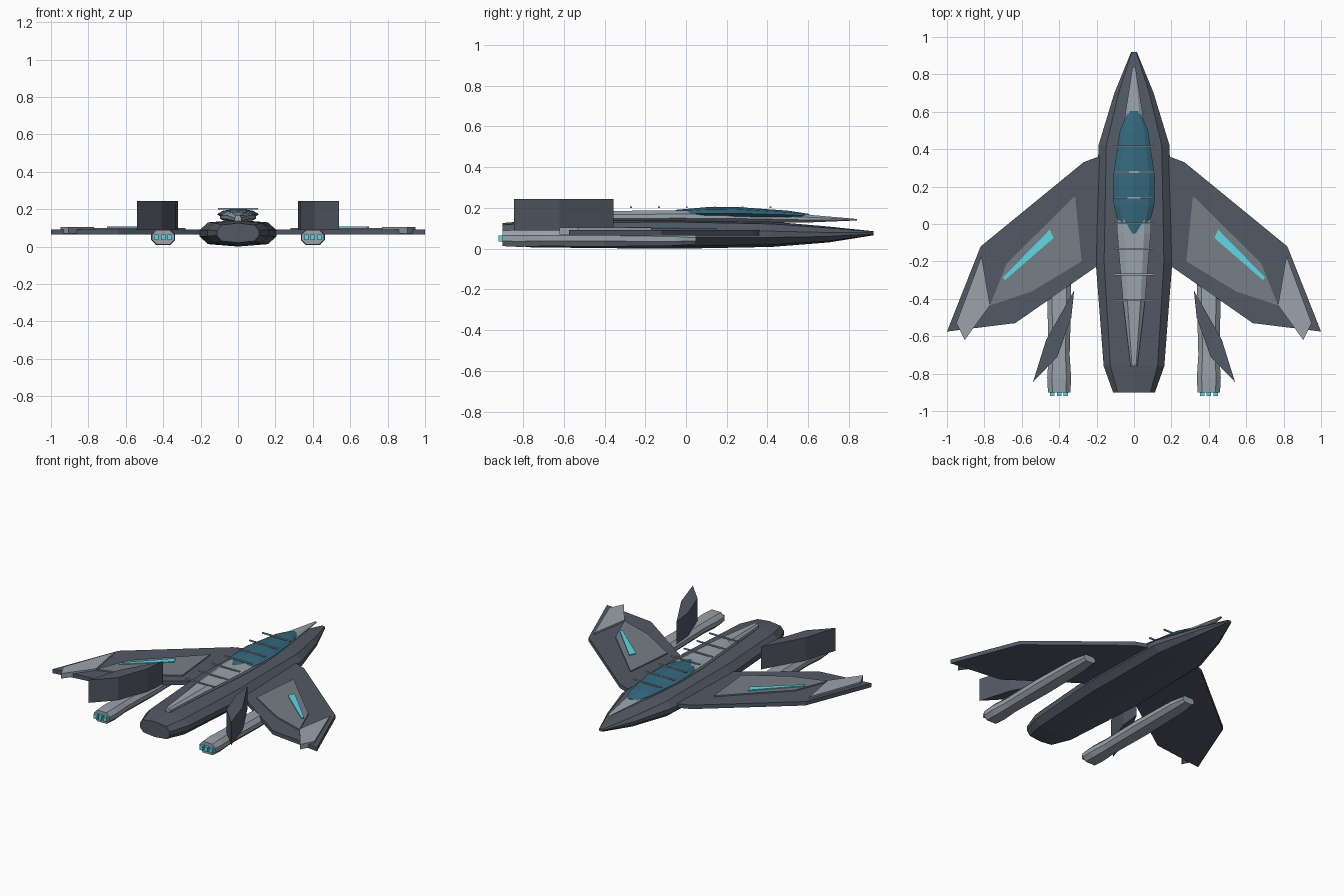
import bpy, bmesh
from mathutils import Vector

if "Cube" in bpy.data.objects:
    bpy.data.objects.remove(bpy.data.objects["Cube"])

def material(name, rgb):
    m = bpy.data.materials.new(name)
    m.diffuse_color = (*rgb, 1)
    m.use_nodes = True
    m.node_tree.nodes["Principled BSDF"].inputs["Base Color"].default_value = m.diffuse_color
    return m

HULL = material("hull_slate", (0.085, 0.1, 0.13))
PANEL = material("panel_grey", (0.18, 0.21, 0.24))
LIGHT = material("light_grey", (0.32, 0.37, 0.41))
GLASS = material("canopy_teal", (0.035, 0.14, 0.21))
GLOW = material("glow_cyan", (0.11, 0.7, 0.8))

def finish(name, bm, mat):
    bmesh.ops.recalc_face_normals(bm, faces=bm.faces)
    me = bpy.data.meshes.new(name)
    bm.to_mesh(me)
    bm.free()
    me.materials.append(mat)
    ob = bpy.data.objects.new(name, me)
    bpy.context.collection.objects.link(ob)
    return ob

def loft(name, profile, stations, mat, cx=0):
    """Unit profile (x, z) swept through stations (y, half width, z low, z high)."""
    bm = bmesh.new()
    rings = []
    for y, w, lo, hi in stations:
        mid, h = (lo + hi) / 2, (hi - lo) / 2
        rings.append([bm.verts.new((cx + px * w, y, mid + pz * h)) for px, pz in profile])
    n = len(profile)
    for a, b in zip(rings, rings[1:]):
        for i in range(n):
            j = (i + 1) % n
            bm.faces.new((a[i], a[j], b[j], b[i]))
    bm.faces.new(rings[0])
    bm.faces.new(rings[-1])
    return finish(name, bm, mat)

def plate(name, outline, z0, z1, mat, side=1):
    """Plan outline extruded upward from z0 to z1."""
    bm = bmesh.new()
    face = bm.faces.new([bm.verts.new((side * x, y, z0)) for x, y in outline])
    out = bmesh.ops.extrude_face_region(bm, geom=[face])
    top = [v for v in out["geom"] if isinstance(v, bmesh.types.BMVert)]
    bmesh.ops.translate(bm, verts=top, vec=Vector((0, 0, z1 - z0)))
    return finish(name, bm, mat)

def box(name, x, y, z, sx, sy, sz, mat):
    hx, hy = sx / 2, sy / 2
    return plate(name, [(x - hx, y - hy), (x + hx, y - hy), (x + hx, y + hy), (x - hx, y + hy)],
                 z - sz / 2, z + sz / 2, mat)

HEX_HULL = [(1, -.25), (1, .25), (.78, .82), (0, 1), (-.78, .82), (-1, .25),
            (-1, -.25), (-.78, -.82), (0, -1), (.78, -.82)]
OCT = [(1, -.35), (1, .35), (.6, 1), (-.6, 1), (-1, .35), (-1, -.35), (-.6, -1), (.6, -1)]
DIAMOND = [(1, 0), (.72, .6), (0, 1), (-.72, .6), (-1, 0), (-.6, -1), (.6, -1)]

# Fuselage
loft("fuselage", HEX_HULL, [
    (.92, .015, .065, .085), (.70, .105, .03, .108), (.42, .19, .008, .132),
    (0, .2, 0, .142), (-.2, .205, 0, .142), (-.76, .162, .006, .138),
    (-.9, .112, .02, .125)], HULL)

# Dorsal spine, canopy and the bars across them
loft("dorsal_spine", OCT, [
    (.84, .008, .138, .145), (.6, .045, .128, .166), (.2, .095, .13, .186),
    (-.05, .09, .13, .188), (-.4, .06, .13, .184), (-.76, .018, .125, .165)], LIGHT)
loft("canopy", DIAMOND, [
    (.605, .03, .148, .17), (.5, .075, .145, .186), (.25, .112, .142, .204),
    (.1, .108, .142, .203), (-.05, .07, .145, .19)], GLASS)
for i in range(7):
    box("spine_bar", 0, .415 - .137 * i, .202, .215, .009, .008, LIGHT)

for s, tag in ((1, "right"), (-1, "left")):
    # Wing with inset panel, light strip and tip
    plate(f"wing_{tag}", [(.1, .38), (.19, .36), (.27, .33), (.82, -.12), (1, -.575),
                          (.635, -.53), (.19, -.22), (.1, -.17)], .065, .092, HULL, s)
    plate(f"wing_panel_{tag}", [(.315, .15), (.68, -.21), (.77, -.435), (.545, -.36),
                                (.28, -.2)], .085, .1, PANEL, s)
    plate(f"wing_light_{tag}", [(.45, -.03), (.43, -.075), (.69, -.3), (.7, -.285)],
          .09, .106, GLOW, s)
    plate(f"wing_tip_{tag}", [(.815, -.17), (.95, -.53), (.905, -.62), (.77, -.435)],
          .07, .104, LIGHT, s)

    # Upright tail fin
    plate(f"tail_fin_{tag}", [(.32, -.355), (.47, -.62), (.54, -.845), (.41, -.71),
                              (.335, -.5)], .088, .244, HULL, s)

    # Engine pod with three glowing nozzles
    loft(f"engine_pod_{tag}", OCT, [
        (.05, .045, .022, .068), (-.05, .06, .014, .08), (-.4, .064, .01, .09),
        (-.7, .056, .012, .09), (-.82, .064, .008, .092), (-.9, .06, .012, .088)],
        LIGHT, s * .4)
    for k in (-1, 0, 1):
        box(f"nozzle_{tag}", s * .4 + k * .036, -.905, .05, .024, .03, .03, GLOW)
